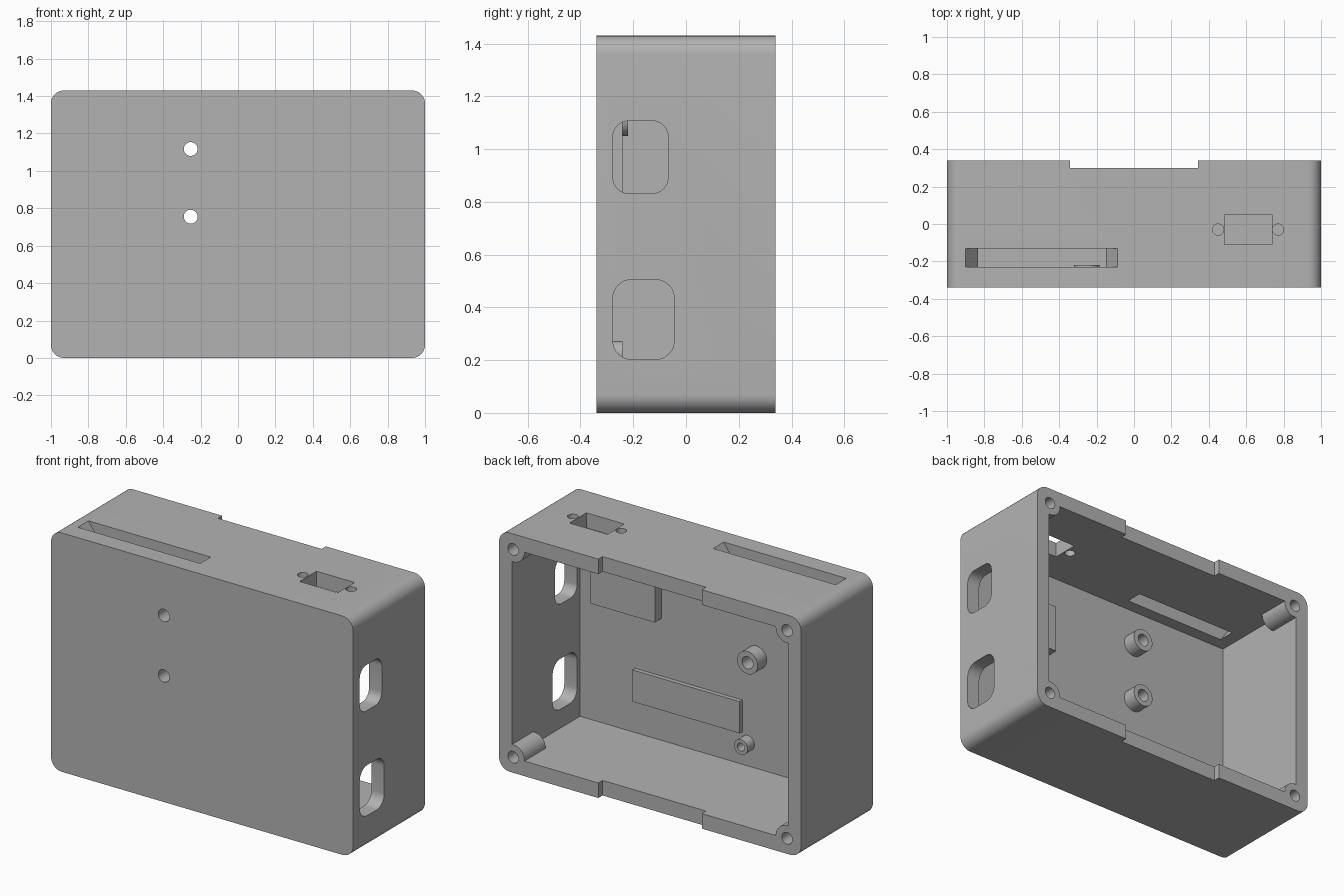
import bpy, bmesh
from math import cos, sin, pi, radians

cube = bpy.data.objects.get("Cube")
if cube:
    bpy.data.objects.remove(cube, do_unlink=True)

grey = bpy.data.materials.new("grey_plastic")
grey.use_nodes = True
COLOUR = (0.45, 0.45, 0.45, 1)
grey.diffuse_color = COLOUR
grey.node_tree.nodes["Principled BSDF"].inputs["Base Color"].default_value = COLOUR

H, D = 1.43, 0.34             # height, half depth
WX, ZLO, ZHI = 0.915, 0.09, 1.34   # inner walls
FLOOR = -0.305                # inside of the front panel


def circle(a, b, r, n=32):
    return [(a + r * cos(2 * pi * i / n), b + r * sin(2 * pi * i / n)) for i in range(n)]


def rect(a0, a1, b0, b1, r=0, n=8):
    """Rectangle profile, with rounded corners when r is given."""
    if not r:
        return [(a0, b0), (a1, b0), (a1, b1), (a0, b1)]
    centres = [(a1 - r, b1 - r), (a0 + r, b1 - r), (a0 + r, b0 + r), (a1 - r, b0 + r)]
    return [(a + r * cos((q + i / n) * pi / 2), b + r * sin((q + i / n) * pi / 2))
            for q, (a, b) in enumerate(centres) for i in range(n + 1)]


def prism(name, profile, axis, lo, hi):
    """Extrude a profile along x (y,z), y (x,z) or z (x,y)."""
    place = {"x": lambda a, b, t: (t, a, b),
             "y": lambda a, b, t: (a, t, b),
             "z": lambda a, b, t: (a, b, t)}[axis]
    bm = bmesh.new()
    face = bm.faces.new([bm.verts.new(place(a, b, lo)) for a, b in profile])
    ext = bmesh.ops.extrude_face_region(bm, geom=[face])
    move = place(0, 0, hi - lo)
    bmesh.ops.translate(bm, vec=move, verts=[v for v in ext["geom"] if isinstance(v, bmesh.types.BMVert)])
    bmesh.ops.recalc_face_normals(bm, faces=bm.faces)
    mesh = bpy.data.meshes.new(name)
    bm.to_mesh(mesh)
    bm.free()
    mesh.materials.append(grey)
    ob = bpy.data.objects.new(name, mesh)
    bpy.context.collection.objects.link(ob)
    return ob


def cut(ob, *cutters):
    """Subtract the cutters from an object, then discard them."""
    for c in cutters:
        mod = ob.modifiers.new("cut", "BOOLEAN")
        mod.operation, mod.solver, mod.object = "DIFFERENCE", "EXACT", c
        bpy.context.view_layer.update()
        deps = bpy.context.evaluated_depsgraph_get()
        mesh = bpy.data.meshes.new_from_object(ob.evaluated_get(deps))
        ob.modifiers.clear()
        ob.data = mesh
        bpy.data.objects.remove(c, do_unlink=True)


# Hollow case with screw posts left standing in the corners
case = prism("case", rect(-1, 1, 0, H, 0.07), "y", -D, D)
cavity = prism("cavity", rect(-WX, WX, ZLO, ZHI), "y", FLOOR, 0.6)
corners = [(sx * 0.907, z) for sx in (-1, 1) for z in (0.093, 1.337)]
cut(cavity, *[prism("post", circle(x, z, 0.075), "y", 0.14, 0.8) for x, z in corners])
cut(case, cavity)
cut(case, *[prism("screw_hole", circle(x, z, 0.035), "y", 0.17, 0.5) for x, z in corners])

# Shallow notches in the top and bottom of the open rim
cut(case, prism("notch", rect(-0.343, 0.343, -0.2, 1.6), "y", 0.30, 0.5))

# Card slot with sloping ends, in the top wall
k = (0.9 - 0.835) / (H - ZHI)
e = 0.02
slot = [(-0.835 + k * e, ZHI - e), (-0.15 - k * e, ZHI - e),
        (-0.09 + k * e, H + e), (-0.9 - k * e, H + e)]
cut(case, prism("slot", slot, "y", -0.23, -0.13))

# Connector cutout and its two screw holes, in the top wall
cut(case, prism("connector", rect(0.485, 0.737, -0.11, 0.05), "z", 1.25, 1.6),
    *[prism("hole", circle(x, -0.03, 0.03), "z", 1.25, 1.6) for x in (0.45, 0.77)])

# Rounded cable openings in the side wall
cut(case, prism("upper_opening", rect(-0.277, -0.068, 0.832, 1.107, 0.06), "x", 0.85, 1.2),
    prism("lower_opening", rect(-0.277, -0.045, 0.203, 0.505, 0.07), "x", 0.85, 1.2))

# Mounting standoffs; the two large ones are drilled through the panel
parts = [case]
for name, x, z, r, hole, top, through in (
        ("upper_standoff", -0.253, 1.117, 0.068, 0.037, -0.22, True),
        ("lower_standoff", -0.253, 0.755, 0.068, 0.037, -0.22, True),
        ("small_standoff", -0.195, 0.227, 0.045, 0.024, -0.24, False)):
    post = prism(name, circle(x, z, r), "y", FLOOR, top)
    cut(post, prism("bore", circle(x, z, hole), "y", -0.5, 0))
    if through:
        cut(case, prism("bore", circle(x, z, hole), "y", -0.5, 0))
    parts.append(post)

# Raised pads on the inside of the panel
parts.append(prism("thick_pad", rect(0.375, 0.80, 0.82, 1.11), "y", FLOOR - 0.01, -0.24))
parts.append(prism("thin_pad", rect(-0.16, 0.55, 0.285, 0.475), "y", FLOOR - 0.01, -0.279))

# Smooth the curved walls, keep the edges sharp
for ob in parts:
    bpy.ops.object.select_all(action="DESELECT")
    ob.select_set(True)
    bpy.context.view_layer.objects.active = ob
    bpy.ops.object.shade_smooth_by_angle(angle=radians(30))
